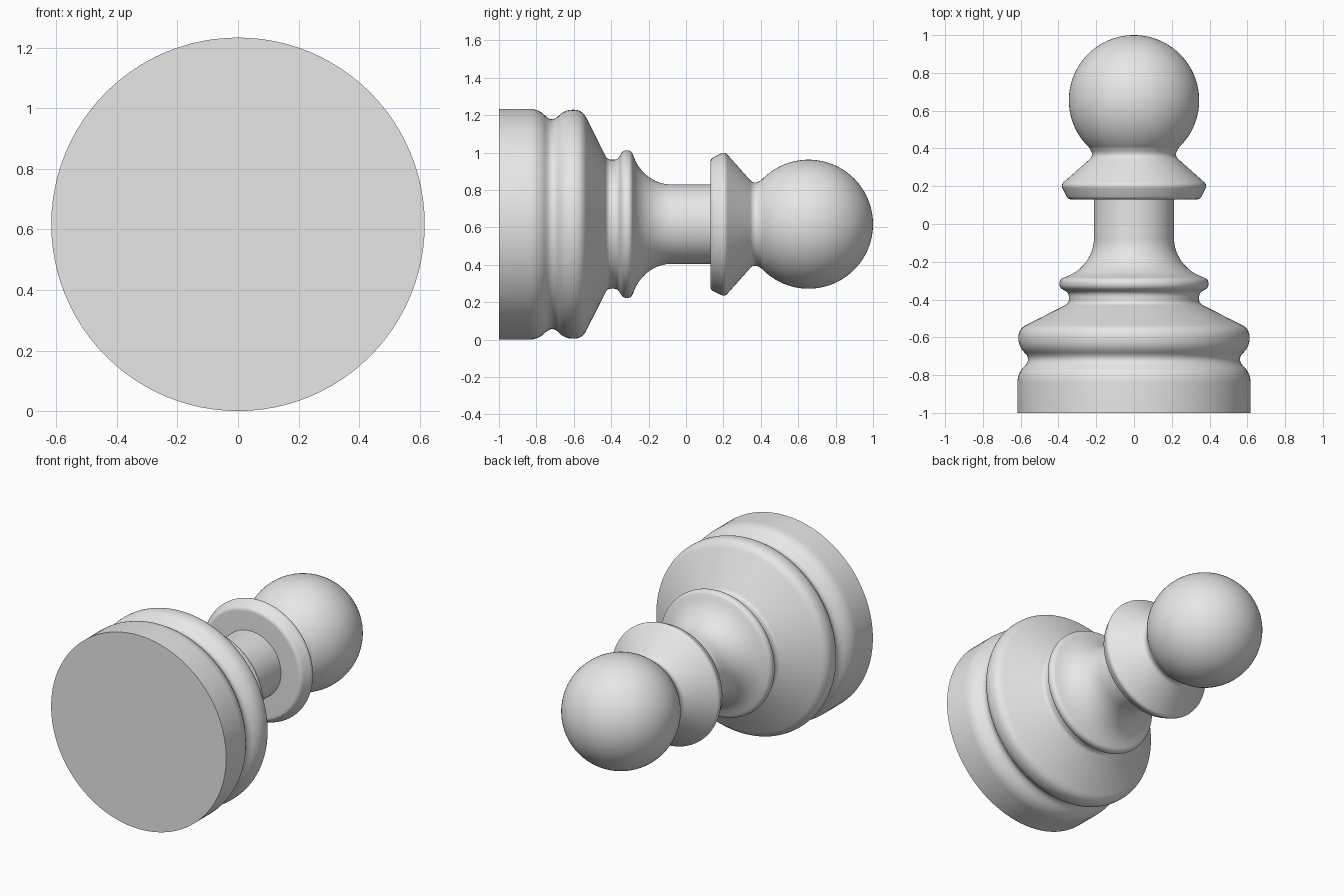
import bpy
import math
from mathutils import Vector

cube = bpy.data.objects.get("Cube")
if cube:
    bpy.data.objects.remove(cube, do_unlink=True)

AXIS_Z = 0.617      # height of the lying turning axis
SEGMENTS = 96

grey = bpy.data.materials.new("light grey")
grey.use_nodes = True
COLOUR = (0.8, 0.8, 0.8, 1)
grey.diffuse_color = COLOUR
grey.node_tree.nodes["Principled BSDF"].inputs["Base Color"].default_value = COLOUR


def rounded(corners, steps=8):
    """Turn (along, radius, rounding) corners into a profile with eased corners."""
    points = []
    for i, (y, r, d) in enumerate(corners):
        p = Vector((y, r))
        if d == 0:
            points.append(p)
            continue
        before, after = Vector(corners[i - 1][:2]), Vector(corners[i + 1][:2])
        a = p + (before - p).normalized() * d
        b = p + (after - p).normalized() * d
        for k in range(steps + 1):
            t = k / steps
            points.append(a * (1 - t) ** 2 + p * 2 * t * (1 - t) + b * t * t)
    return points


def finish(obj, angle):
    obj.data.materials.append(grey)
    bpy.ops.object.select_all(action='DESELECT')
    obj.select_set(True)
    bpy.context.view_layer.objects.active = obj
    bpy.ops.object.shade_smooth_by_angle(angle=math.radians(angle))


def lathe(name, corners):
    """Spin a profile about the lying axis."""
    profile = rounded(corners)
    verts, faces, rings = [], [], []
    for y, r in profile:
        n = 1 if r < 1e-5 else SEGMENTS
        rings.append([len(verts) + k for k in range(n)])
        for k in range(n):
            a = math.tau * k / SEGMENTS
            verts.append((r * math.cos(a), y, AXIS_Z + r * math.sin(a)))
    for low, high in zip(rings, rings[1:]):
        for k in range(SEGMENTS):
            j = (k + 1) % SEGMENTS
            if len(low) == 1:
                faces.append((low[0], high[k], high[j]))
            else:
                faces.append((low[j], low[k], high[k], high[j]))
    mesh = bpy.data.meshes.new(name)
    mesh.from_pydata(verts, [], faces)
    mesh.update()
    obj = bpy.data.objects.new(name, mesh)
    bpy.context.collection.objects.link(obj)
    finish(obj, 35)


# Foot, groove, rim, cone, bead and flared stem in one turning
lathe("base_and_stem", [
    (-1, 0, 0), (-1, 0.617, 0),
    (-0.79, 0.617, 0.05), (-0.715, 0.543, 0.05),
    (-0.65, 0.612, 0.045), (-0.555, 0.612, 0.045),
    (-0.42, 0.345, 0.02), (-0.365, 0.345, 0.02),
    (-0.337, 0.395, 0.022), (-0.293, 0.395, 0.022),
    (-0.252, 0.29, 0.07), (-0.14, 0.212, 0.065),
    (0.14, 0.212, 0),
])

# Collar under the head, easing into the ball
lathe("collar", [
    (0.13, 0.2, 0), (0.13, 0.35, 0.02),
    (0.207, 0.388, 0.022), (0.363, 0.213, 0.03), (0.41, 0.241, 0),
])

# Ball head, with its poles on the axis
bpy.ops.mesh.primitive_uv_sphere_add(
    segments=SEGMENTS, ring_count=48, radius=0.345,
    location=(0, 0.655, AXIS_Z), rotation=(math.pi / 2, 0, 0))
head = bpy.context.object
head.name = "head"
finish(head, 35)
